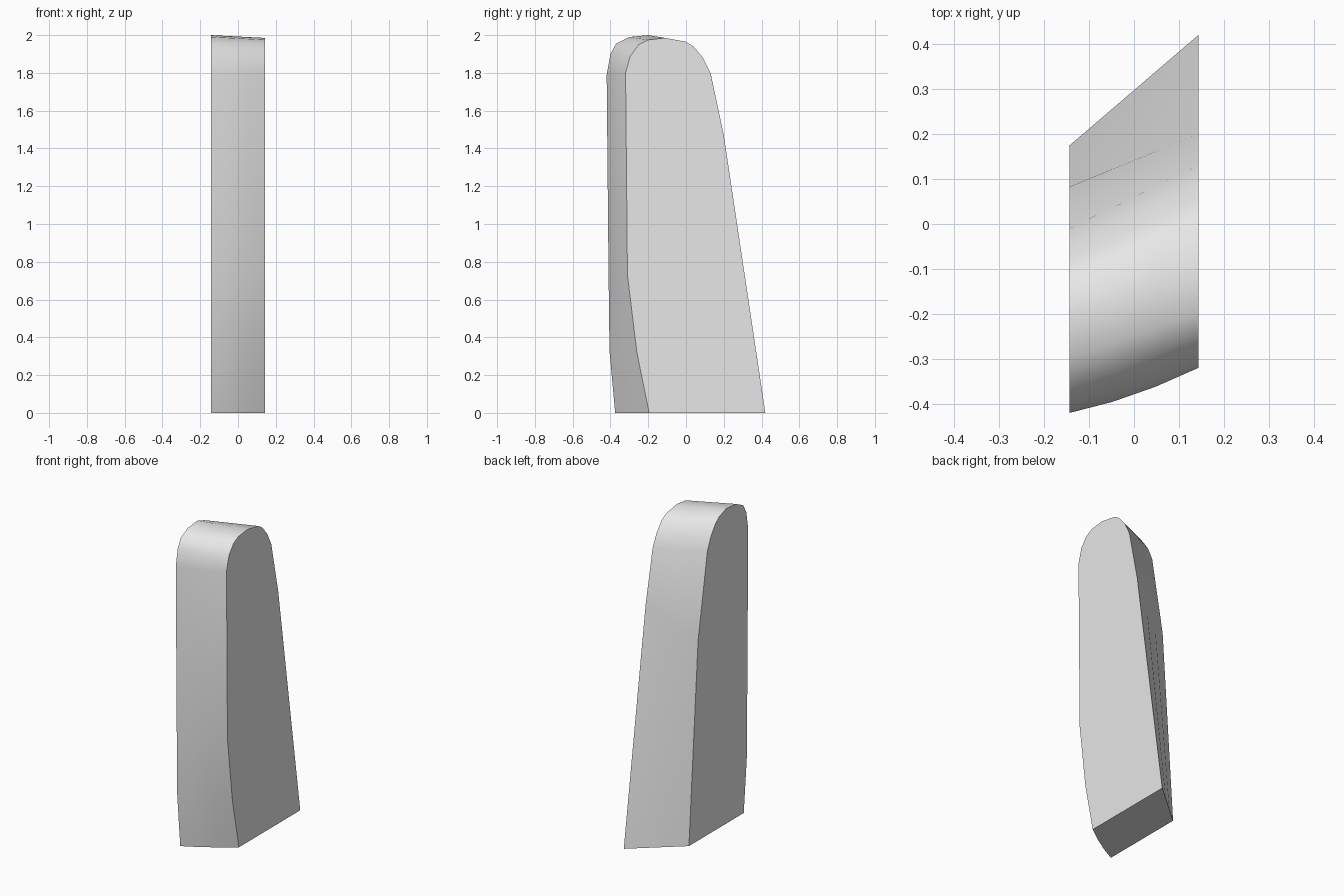
import bpy
import bmesh
import math

cube = bpy.data.objects.get("Cube")
if cube:
    bpy.data.objects.remove(cube, do_unlink=True)

# Plain grey material
grey = bpy.data.materials.new("light grey")
grey.use_nodes = True
grey.diffuse_color = (0.8, 0.8, 0.8, 1)
grey.node_tree.nodes["Principled BSDF"].inputs["Base Color"].default_value = (0.8, 0.8, 0.8, 1)

# Side outlines as (y, z), from the back foot over the top to the front foot
LEFT = [(.42, 0), (.2, 1.47), (.13, 1.8), (.09, 1.88), (.04, 1.94), (0, 1.965),
        (-.11, 1.985), (-.2, 1.975), (-.25, 1.95), (-.295, 1.89), (-.32, 1.8),
        (-.31, .73), (-.26, .32), (-.195, 0)]
RIGHT = [(.175, 0), (.083, 1.27), (-.01, 1.8), (-.045, 1.88), (-.09, 1.945), (-.13, 1.975),
         (-.2, 2), (-.3, 1.99), (-.37, 1.955), (-.4, 1.9), (-.42, 1.79),
         (-.41, .73), (-.405, .33), (-.375, 0)]
HALF_WIDTH = 0.143
STEPS = 3


def section(bm, t):
    """One outline between the right side (t = 0) and the left side (t = 1)."""
    bow = 0.01 * math.sin(math.pi * t)
    verts = []
    for i, ((y0, z0), (y1, z1)) in enumerate(zip(RIGHT, LEFT)):
        y = y0 + (y1 - y0) * t - (bow if i > 8 else 0)
        z = z0 + (z1 - z0) * t
        verts.append(bm.verts.new((HALF_WIDTH * (2 * t - 1), y, z)))
    return verts


# Skewed upright slab: lofted outlines closed by flat sides
bm = bmesh.new()
rings = [section(bm, i / STEPS) for i in range(STEPS + 1)]
count = len(LEFT)
for a, b in zip(rings, rings[1:]):
    for i in range(count):
        j = (i + 1) % count
        bm.faces.new((a[i], a[j], b[j], b[i]))
bm.faces.new(rings[0])
bm.faces.new(rings[-1])
bmesh.ops.recalc_face_normals(bm, faces=bm.faces)

mesh = bpy.data.meshes.new("upright_slab")
bm.to_mesh(mesh)
bm.free()
mesh.materials.append(grey)
slab = bpy.data.objects.new("upright_slab", mesh)
bpy.context.collection.objects.link(slab)

# Smooth rim, crisp side and foot edges
bpy.ops.object.select_all(action="DESELECT")
slab.select_set(True)
bpy.context.view_layer.objects.active = slab
bpy.ops.object.shade_smooth_by_angle(angle=math.radians(35))
